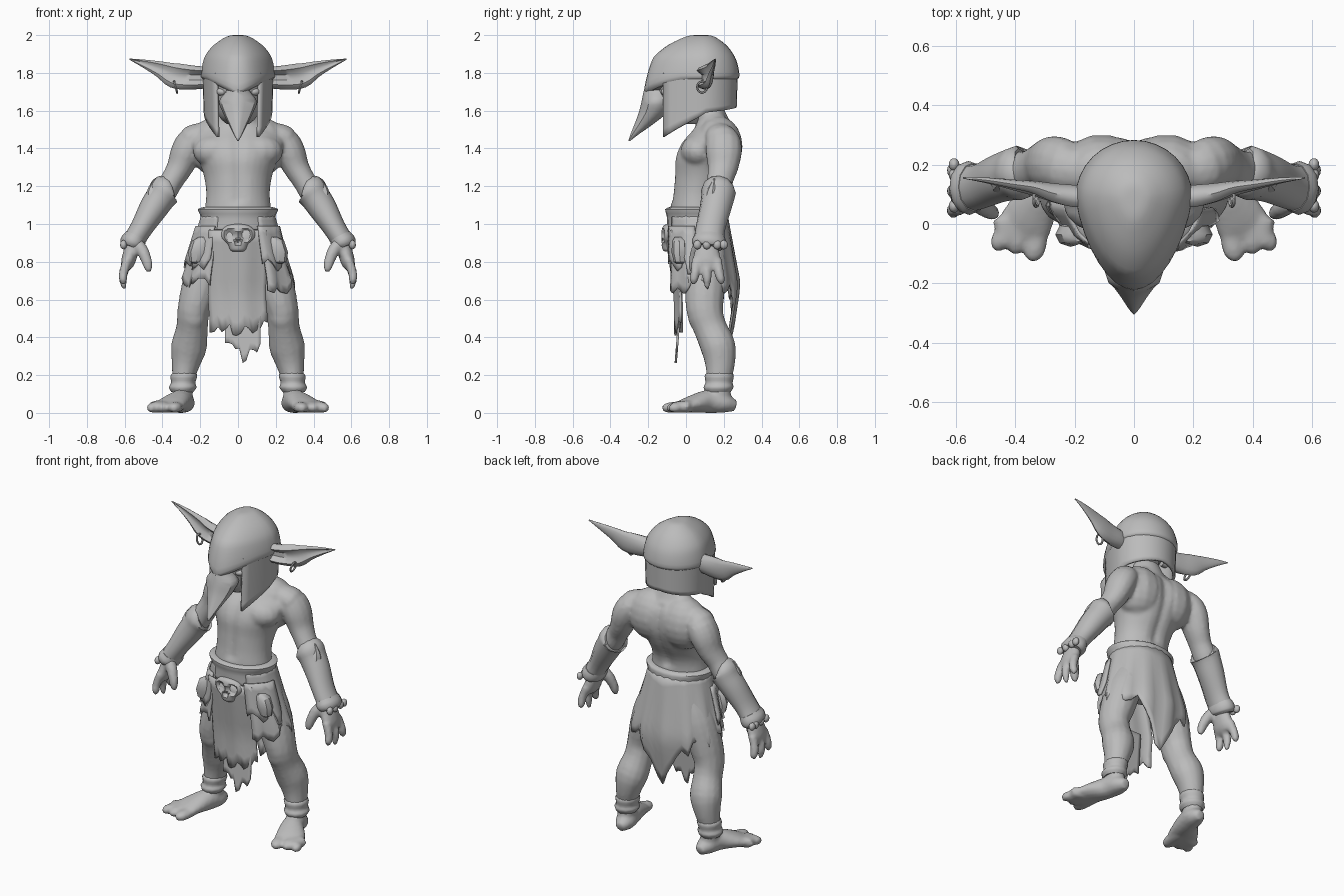
import bpy, bmesh, math, random
from mathutils import Vector

random.seed(4)
stone = bpy.data.materials.new("stone_grey")
stone.diffuse_color = (0.5, 0.5, 0.5, 1)
X, Y, Z = Vector((1, 0, 0)), Vector((0, 1, 0)), Vector((0, 0, 1))

def spline(pts, steps=3):
    """Smoothly resample a list of tuples."""
    out = []
    for i in range(len(pts) - 1):
        quad = zip(pts[max(i - 1, 0)], pts[i], pts[i + 1], pts[min(i + 2, len(pts) - 1)])
        quad = list(quad)
        for t in [s / steps for s in range(steps)]:
            out.append(tuple(0.5 * (2 * b + (c - a) * t + (2 * a - 5 * b + 4 * c - d) * t * t
                                    + (3 * b - a - 3 * c + d) * t ** 3) for a, b, c, d in quad))
    return out + [pts[-1]]

def select(obs):
    bpy.ops.object.select_all(action='DESELECT')
    for ob in obs:
        ob.select_set(True)
    bpy.context.view_layer.objects.active = obs[0]

def skin(name, rings, closed=True, mirror=False, thick=0, angle=40):
    """Bridge rows of points into one surface."""
    bm = bmesh.new()
    rows = [[bm.verts.new((p[0], p[1], max(p[2], 0))) for p in r] for r in rings]
    n = len(rows[0])
    for a, b in zip(rows, rows[1:]):
        for i in range(n if closed else n - 1):
            j = (i + 1) % n
            bm.faces.new((a[i], a[j], b[j], b[i]))
    if closed:
        bm.faces.new(rows[0])
        bm.faces.new(rows[-1])
    bmesh.ops.recalc_face_normals(bm, faces=bm.faces)
    me = bpy.data.meshes.new(name)
    bm.to_mesh(me)
    bm.free()
    me.materials.append(stone)
    ob = bpy.data.objects.new(name, me)
    bpy.context.collection.objects.link(ob)
    select([ob])
    bpy.ops.object.shade_smooth_by_angle(angle=math.radians(angle))
    if mirror:
        ob.modifiers.new("mirror", 'MIRROR')
    if thick:
        ob.modifiers.new("thickness", 'SOLIDIFY').thickness = thick
    return ob

def tube(name, pts, mirror=True, ref=Y, axis=None, n=14, steps=3, bend=None):
    """Elliptical limb along a path of (x, y, z, radius_u, radius_v)."""
    pts = spline(pts, steps)
    rings = []
    for i, p in enumerate(pts):
        c = Vector(p[:3])
        t = axis or (Vector(pts[min(i + 1, len(pts) - 1)][:3]) - Vector(pts[max(i - 1, 0)][:3])).normalized()
        u = ref.cross(t).normalized()
        v = t.cross(u)
        ring = [c + u * math.cos(a) * max(p[3], .003) + v * math.sin(a) * max(p[4], .003)
                for a in [2 * math.pi * k / n for k in range(n)]]
        rings.append([bend(q, c, p) for q in ring] if bend else ring)
    return skin(name, rings, mirror=mirror)

def blob(name, c, r):
    """Mirrored ellipsoid."""
    return tube(name, [(c[0], c[1], c[2] + r[2] * math.cos(a), r[0] * math.sin(a), r[1] * math.sin(a))
                       for a in [math.pi * k / 10 for k in range(11)]], axis=Z, steps=1)

def cloth(name, cols, top, bottom, f, rows=8, mirror=False, thick=.012):
    """Hanging sheet: f maps (column, height) to (x, y)."""
    ends = [(u, bottom(u)) for u in cols]
    grid = [[(u, top + (e - top) * r / rows) for u, e in ends] for r in range(rows + 1)]
    return skin(name, [[(*f(u, z), z) for u, z in row] for row in grid], False, mirror, thick, 50)

# helmet dome: egg-shaped rings (height, half width, front y, back y) with a V-shaped brow
def egg(a, w, yf, yb):
    s, cy = math.sin(a), .09
    return w * math.cos(a) * (1 + .2 * min(s, 0)), cy + s * ((yb - cy) if s > 0 else (cy - yf))

dome = spline([(2.0, .02, .05, .11), (1.992, .06, .0, .15), (1.95, .125, -.09, .21), (1.9, .168, -.155, .25),
               (1.85, .187, -.195, .272), (1.785, .197, -.222, .283), (1.765, .185, -.2, .27)])
rings = []
for z, w, yf, yb in dome:
    ring = [egg(2 * math.pi * k / 32, w, yf, yb) for k in range(32)]
    dip = .085 * min(1, max(0, (1.88 - z) / .1))
    rings.append([(x, y, z - (dip * max(0, 1 - abs(x) / .17) if y < .09 else 0)) for x, y in ring])
skin("helmet_dome", rings)

# cheek plates and neck guard
def guard(d, z):
    k = .97 - .05 * (1.8 - z) / .3
    return egg(math.radians(d), .195 * k, -.22, .09 + .19 * k)

cloth("helmet_guard", [-43, -34, -25, -15, -5, 5, 20, 35, 50, 65, 78, 90], 1.8,
      lambda d: 1.46 + .13 * (d + 43) / 48 if d < 5 else 1.59 + .03 * (d - 5) / 85, guard, mirror=True, thick=.016)

# face
tube("face", [(0, .02, 1.53, .06, .07), (0, -.01, 1.57, .1, .11), (0, -.005, 1.67, .135, .145),
              (0, 0, 1.76, .15, .16), (0, .03, 1.83, .14, .15)], False, axis=Z)
tube("nose", [(0, -.14, 1.75, .04, .07), (0, -.15, 1.7, .065, .075), (0, -.155, 1.65, .1, .08),
              (0, -.175, 1.59, .08, .075), (0, -.222, 1.53, .05, .05), (0, -.272, 1.475, .023, .022),
              (0, -.3, 1.44, .004, .005)], False, axis=Z, n=12,
     bend=lambda q, c, p: Vector((q.x * (.7 if q.y < c.y - .6 * p[4] else 1), q.y, q.z)))
blob("eye", (.083, -.105, 1.7), (.034, .028, .022))

# ears, hollow toward the front
def cup(q, c, p):
    if q.y < c.y and abs(q.z - c.z) < .5 * p[3]:
        q.y = c.y - (c.y - q.y) * .1
    return q

tube("ear", [(.14, .085, 1.777, .056, .035), (.2, .09, 1.775, .06, .042), (.27, .102, 1.777, .066, .036),
             (.34, .12, 1.787, .066, .026), (.41, .132, 1.818, .044, .018), (.5, .147, 1.85, .021, .01),
             (.575, .155, 1.873, .003, .003)], bend=cup)
tube("earring", [(.33 + .008 * math.sin(a), .085 + .026 * math.cos(a), 1.725 + .03 * math.sin(a), .006, .006)
                 for a in [2 * math.pi * k / 12 for k in range(13)]], ref=X, n=6, steps=1)

# torso with chest and spine grooves
def groove(q, c, p):
    if 1.1 < q.z < 1.52:
        q.y += (.014 if q.y < c.y else -.02) * max(0, 1 - abs(q.x) / .05)
    return q

flesh = [tube("body", [
    (0, .08, .82, .17, .13), (0, .07, .95, .185, .14), (0, .055, 1.06, .178, .14), (0, .065, 1.16, .168, .138),
    (0, .095, 1.26, .182, .16), (0, .115, 1.35, .215, .175), (0, .135, 1.43, .25, .16), (0, .155, 1.5, .19, .122),
    (0, .14, 1.55, .11, .09), (0, .1, 1.66, .08, .08)], False, axis=Z, n=32, bend=groove)]
flesh += [blob("chest_muscle", (.11, .07, 1.385), (.13, .1, .09)),
          blob("shoulder_blade", (.11, .175, 1.41), (.15, .127, .16)),
          tube("collar_muscle", [(.05, .15, 1.55, .06, .06), (.15, .17, 1.49, .06, .07),
                                 (.25, .19, 1.45, .07, .085), (.29, .2, 1.42, .03, .04)])]

# arms and bracers
flesh.append(tube("arm", [
    (.17, .18, 1.44, .06, .07), (.235, .195, 1.44, .08, .092), (.275, .2, 1.38, .082, .097),
    (.308, .195, 1.3, .07, .082), (.35, .18, 1.23, .062, .07), (.4, .17, 1.15, .065, .07),
    (.48, .14, 1.03, .055, .06), (.56, .12, .89, .038, .05)]))
tube("bracer", [(.368, .178, 1.185, .075, .08), (.385, .173, 1.175, .088, .092), (.41, .168, 1.14, .08, .088),
                (.45, .155, 1.08, .075, .083), (.51, .13, .98, .06, .078), (.55, .122, .915, .058, .08)], n=12)
tube("bracer_spike", [(.43, .13, 1.1, .05, .05), (.445, .14, 1.17, .04, .035), (.437, .15, 1.24, .003, .003)], n=8)
tube("wrist_band", [(.54, .124, .935, .058, .082), (.553, .122, .91, .066, .09), (.565, .119, .89, .064, .088),
                    (.572, .117, .875, .05, .075)], n=12)
for y in (.06, .11, .165, .2):
    blob("cuff_knob", (.606, y, .89), (.018, .022, .024))

# hands
flesh.append(tube("palm", [(.55, .12, .92, .038, .05), (.565, .112, .86, .04, .065), (.582, .11, .8, .038, .077),
                           (.592, .11, .765, .026, .07)]))
for y, e, tip in ((.056, .041, .68), (.11, .112, .65), (.164, .186, .68)):
    flesh.append(tube("finger", [(.585, y, .81, .025, .028), (.606, (y + e) / 2, .745, .025, .026),
                                 (.608, e, .7, .022, .023), (.603, e, tip, .009, .009)], n=8))
flesh.append(tube("thumb", [(.55, .085, .91, .035, .035), (.51, .06, .865, .035, .034), (.485, .042, .81, .03, .028),
                            (.475, .035, .77, .025, .022), (.472, .032, .747, .012, .012)], n=8))

# legs and feet
flesh += [tube("leg", [
    (.12, .1, .92, .08, .1), (.165, .105, .78, .1, .11), (.205, .1, .65, .098, .107), (.235, .1, .54, .086, .098),
    (.243, .128, .45, .084, .089), (.26, .17, .35, .095, .094), (.277, .18, .26, .076, .08),
    (.29, .175, .17, .058, .066), (.292, .175, .06, .052, .062)]), blob("knee", (.235, .07, .52), (.07, .062, .09)),
    tube("foot", [(.28, .265, .035, .027, .027), (.285, .21, .05, .058, .05), (.305, .12, .06, .064, .062),
                  (.345, .04, .048, .084, .047), (.375, -.02, .033, .09, .033), (.385, -.05, .026, .07, .026)], ref=Z)]
for a, b, y in ((.33, .337, -.125), (.395, .398, -.1), (.43, .454, -.09)):
    flesh.append(tube("toe", [(a, .02, .034, .045, .034), (a, -.04, .031, .042, .031),
                              (b, y + .025, .027, .036, .027), (b, y, .022, .014, .014)], ref=Z, n=10))
tube("ankle_wrap", [(.283, .178, .215, .06, .066), (.287, .176, .195, .071, .077), (.29, .175, .16, .064, .072),
                    (.293, .172, .135, .073, .079), (.295, .17, .11, .058, .066)], axis=Z, n=12)

# fuse the flesh parts into one smooth body
select(flesh)
bpy.ops.object.convert(target='MESH')
bpy.ops.object.join()
remesh = flesh[0].modifiers.new("fuse", 'REMESH')
remesh.mode, remesh.voxel_size, remesh.use_smooth_shade = 'VOXEL', .011, True
relax = flesh[0].modifiers.new("relax", 'SMOOTH')
relax.factor, relax.iterations = .5, 4

# belt and ragged skirt
tube("belt", [(0, .055, 1.09, .18, .14), (0, .055, 1.078, .212, .165), (0, .06, 1.04, .198, .162),
              (0, .062, 1.0, .198, .162), (0, .065, .97, .205, .162), (0, .07, .95, .19, .15)], False, axis=Z, n=24)

def skirt(d, z, grow=0):
    a, t = math.radians(d), min(1, max(0, (1.06 - z) / .36))
    fold = 1 + .045 * t * math.sin(d * .21)
    return ((.192 + .1 * t + grow) * fold * math.cos(a),
            .06 + .025 * t - .15 * max(0, .66 - z) + (.16 + .035 * t + grow) * math.sin(a) * fold)

cloth("skirt", [-58 + 7.4 * k for k in range(41)], 1.06,
      lambda d: .675 - .28 * max(0, 1 - abs(d - 90) / 42) + random.uniform(-.05, .05), skirt, 10)
for name, start in (("right_hip_rag", -62), ("left_hip_rag", 180)):
    cloth(name, [start + 7 * k for k in range(9)], .99, lambda d: .8 + random.uniform(-.07, .07),
          lambda d, z: skirt(d, z, .014), 5)
tube("hip_pouch", [(.185, -.03, .93, .025, .03), (.2, -.035, .91, .045, .038), (.215, -.035, .85, .05, .042),
                   (.22, -.03, .8, .035, .035), (.22, -.03, .79, .015, .02)], axis=Z, n=8, steps=1)

# front apron and torn under-layer
cloth("apron", [-.15 + .02 * k for k in range(16)], .97,
      lambda x: .44 + max(0, x - .08) + random.uniform(-.035, .035),
      lambda x, z: (x + .012 * math.sin(z * 17) * (1 - z),
                    -.1 + .05 * min(1, (.97 - z) / .35) + 1.4 * x * x - .004 * math.sin(x * 45)))
cloth("apron_under_layer", [-.09 + .019 * k for k in range(11)], .62,
      lambda x: .29 + abs(x - .02) * .6 + random.uniform(-.035, .035),
      lambda x, z: (x + .02, -.032 - .08 * (.62 - z)))

# belt skull with pressed-in eye sockets
def socket(q, c, p):
    for sx, sz, r in ((.04, .94, .032), (-.04, .94, .032), (0, .905, .016)):
        d = math.hypot(q.x - sx, q.z - sz)
        if d < r and q.y < c.y:
            q.y += .025 * (1 - d / r) + .01
    return q

tube("skull", [(0, -.085, 1.0, .02, .015), (0, -.09, .99, .06, .03), (0, -.09, .96, .09, .04),
               (0, -.09, .925, .086, .04), (0, -.093, .895, .055, .037), (0, -.092, .865, .042, .032),
               (0, -.09, .855, .03, .022)], False, axis=Z, n=40, steps=4, bend=socket)
